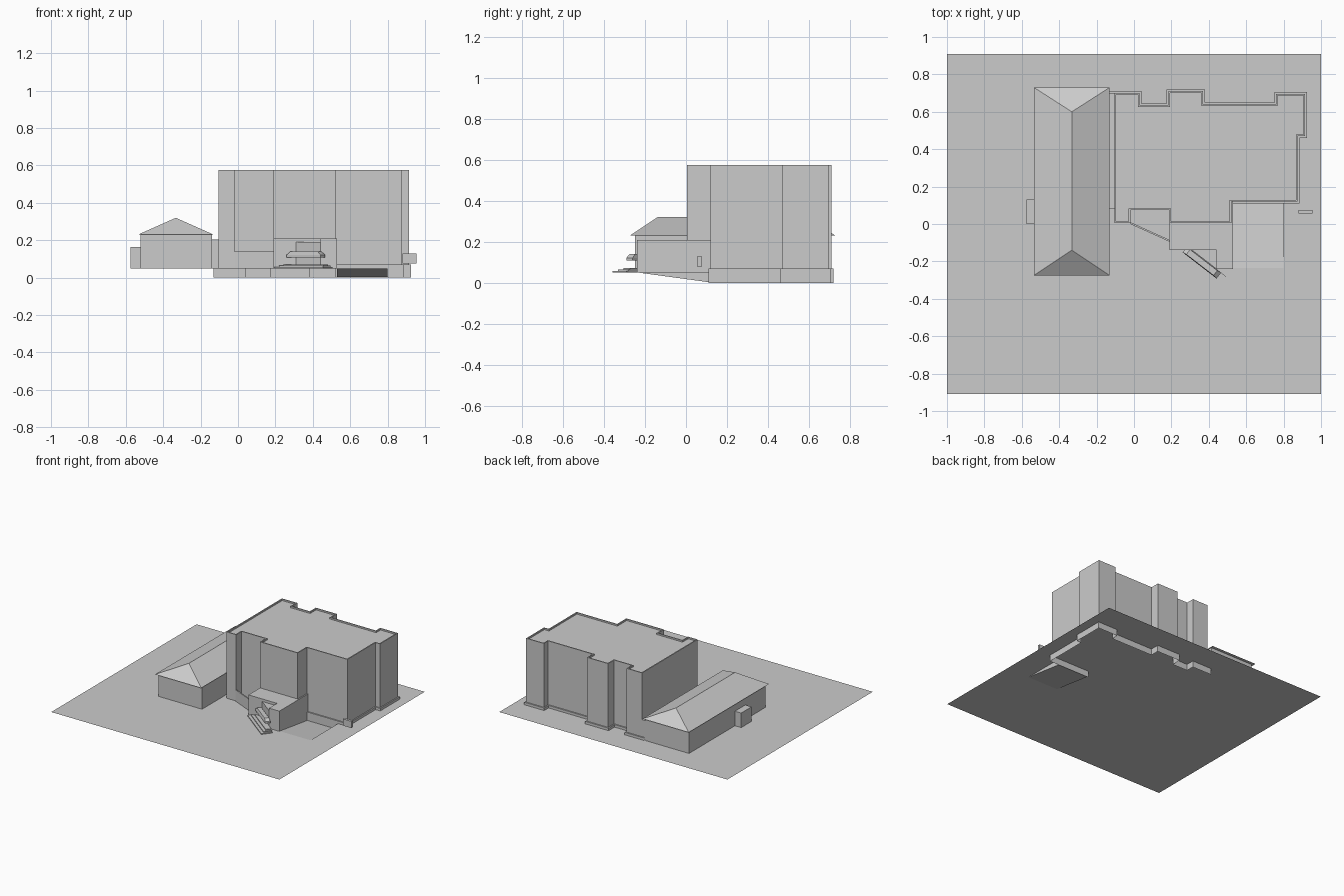
import bpy, bmesh, math
from mathutils import Vector

if "Cube" in bpy.data.objects:
    bpy.data.objects.remove(bpy.data.objects["Cube"], do_unlink=True)

GROUND = 0.05
mat = bpy.data.materials.new("plain_grey")
mat.use_nodes = True
GREY = (0.6, 0.6, 0.6, 1)
mat.diffuse_color = GREY
mat.node_tree.nodes["Principled BSDF"].inputs["Base Color"].default_value = GREY


def finish(name, bm):
    mesh = bpy.data.meshes.new(name)
    bm.to_mesh(mesh)
    bm.free()
    mesh.materials.append(mat)
    obj = bpy.data.objects.new(name, mesh)
    bpy.context.scene.collection.objects.link(obj)
    return obj


def prism(name, outline, z0, z1, lip=0, taper=1):
    """Extruded plan outline, with an optional sunken roof or tapered top."""
    bm = bmesh.new()
    base = bm.faces.new([bm.verts.new((x, y, z0)) for x, y in outline])
    ext = bmesh.ops.extrude_face_region(bm, geom=[base])["geom"]
    top = [g for g in ext if isinstance(g, bmesh.types.BMFace)][0]
    centre = top.calc_center_median()
    for v in top.verts:
        v.co = centre + (v.co - centre) * taper
        v.co.z = z1
    bmesh.ops.recalc_face_normals(bm, faces=bm.faces)
    if lip:
        bmesh.ops.inset_region(bm, faces=[top], thickness=lip)
        inner = bmesh.ops.extrude_face_region(bm, geom=[top])["geom"]
        for v in [g for g in inner if isinstance(g, bmesh.types.BMVert)]:
            v.co.z -= lip
        bm.faces.remove(top)
    return finish(name, bm)


def box(name, x0, x1, y0, y1, z0, z1):
    return prism(name, [(x0, y0), (x1, y0), (x1, y1), (x0, y1)], z0, z1)


def faces(name, polys):
    bm = bmesh.new()
    for poly in polys:
        bm.faces.new([bm.verts.new(p) for p in poly])
    bmesh.ops.remove_doubles(bm, verts=bm.verts, dist=0.0001)
    return finish(name, bm)


def rect(x0, x1, y0, y1, za, zb):
    return [(x0, y0, za), (x1, y0, za), (x1, y1, zb), (x0, y1, zb)]


# Ground sheet with an opening for the sunken ramp
RX0, RX1, RY0, RY1 = 0.53, 0.8, -0.235, 0.11
g = GROUND
faces("ground", [rect(-1, RX0, -0.91, 0.91, g, g), rect(RX1, 1, -0.91, 0.91, g, g),
                 rect(RX0, RX1, -0.91, RY0, g, g), rect(RX0, RX1, RY1, 0.91, g, g)])
faces("ramp", [rect(RX0, RX1, RY0, RY1, g, 0.003)])
for side, x in (("right", RX0), ("left", RX1)):
    faces("ramp_wall_" + side, [[(x, RY0, g), (x, RY1, 0.003), (x, RY1, g)]])

# Tall block: counterclockwise plan, starting at the front corner
back = [(0.52, 0.12), (0.875, 0.12), (0.875, 0.47), (0.915, 0.47), (0.915, 0.695),
        (0.76, 0.695), (0.76, 0.64), (0.37, 0.64), (0.37, 0.71), (0.185, 0.71),
        (0.185, 0.635), (0.03, 0.635), (0.03, 0.7), (-0.105, 0.7)]
front = [(-0.105, 0.005), (-0.02, 0.005), (-0.02, 0.075), (0.19, 0.075),
         (0.19, 0.005), (0.52, 0.005)]
prism("tall_block", back + front, GROUND, 0.575, lip=0.012)

# Open foundation skirt round the rear and side walls
skirt = []
for i in range(1, len(back) - 1):
    a, b, c = (Vector(back[j]) for j in (i - 1, i, i + 1))
    d1, d2 = (b - a).normalized(), (c - b).normalized()
    n = Vector((d1.y + d2.y, -d1.x - d2.x))
    skirt.append((b, b + n * 0.01))
skirt.insert(0, (Vector(back[0]), Vector((0.52, 0.11))))
skirt.append((Vector((-0.13, 0.7)), Vector((-0.13, 0.71))))
TOP = 0.07
polys = []
for (i0, o0), (i1, o1) in zip(skirt, skirt[1:]):
    polys.append([(*o0, 0), (*o1, 0), (*o1, TOP), (*o0, TOP)])
    polys.append([(*o0, TOP), (*o1, TOP), (*i1, TOP), (*i0, TOP)])
faces("foundation_skirt", polys)

# Long low hall with hipped roof, side annex and link
box("hall_walls", -0.52, -0.14, -0.25, 0.705, GROUND, 0.23)
x0, x1, y0, y1, xm = -0.535, -0.13, -0.275, 0.73, -0.3325
c = [(x0, y0, 0.23), (x1, y0, 0.23), (x1, y1, 0.23), (x0, y1, 0.23)]
r0, r1 = (xm, -0.14, 0.32), (xm, 0.6, 0.32)
faces("hall_roof", [[c[0], c[1], r0], [c[1], c[2], r1, r0], [c[2], c[3], r1],
                    [c[3], c[0], r0, r1], c[::-1]])
box("hall_annex", -0.575, -0.52, 0.0, 0.13, GROUND, 0.165)
box("link", -0.14, -0.105, 0.08, 0.7, GROUND, 0.205)

# Entrance block with an angled doorway in its inner corner
prism("entrance_block", [(0.19, -0.14), (0.44, -0.14), (0.44, -0.24), (0.53, -0.24),
                         (0.53, 0.12), (0.19, 0.12)], GROUND, 0.21)
prism("doorway", [(0.31, -0.14), (0.44, -0.24), (0.44, -0.14)], GROUND, 0.19)

# Canopy and steps follow the diagonal of the doorway
along = Vector((0.79, -0.61))
out = Vector((-0.61, -0.79))
mid = Vector((0.375, -0.19))


def slab(name, half, depth, z0, z1, taper=1):
    plan = [mid - along * half, mid - along * half + out * depth,
            mid + along * half + out * depth, mid + along * half]
    return prism(name, [tuple(p) for p in plan], z0, z1, taper=taper)


slab("canopy", 0.115, 0.04, 0.108, 0.122)
slab("canopy_top", 0.115, 0.04, 0.122, 0.14, taper=0.8)
for i in range(3):
    slab("step", 0.165 - i * 0.015, 0.085 - i * 0.022, GROUND, GROUND + 0.007 * (i + 1))

# Low diagonal screen wall and marker plate
prism("screen_wall", [(-0.02, 0.0), (0.19, -0.095), (0.19, -0.085), (-0.02, 0.01)],
      GROUND, 0.14)
box("marker_plate", 0.88, 0.955, 0.055, 0.075, 0.077, 0.13)
